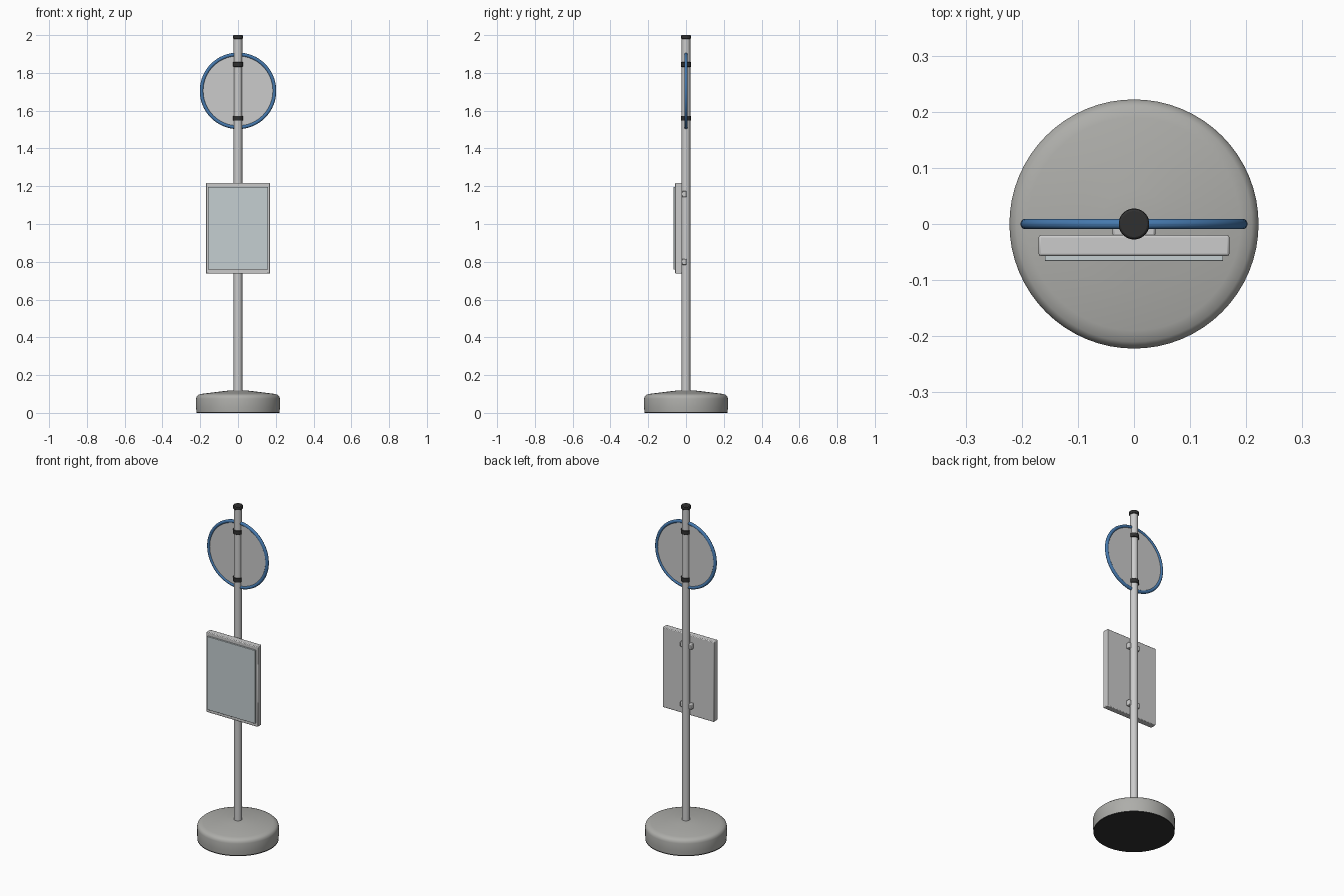
import bpy, math

if "Cube" in bpy.data.objects:
    bpy.data.objects.remove(bpy.data.objects["Cube"])


def finish(ob, name, colour=None, bevel=0, segs=2):
    ob.name = name
    if bevel:
        m = ob.modifiers.new("Bevel", "BEVEL")
        m.width, m.segments, m.limit_method = bevel, segs, "ANGLE"
    bpy.ops.object.shade_smooth_by_angle(angle=math.radians(35))
    if colour:
        mat = bpy.data.materials.new(name + "_colour")
        mat.diffuse_color = (*colour, 1)
        mat.use_nodes = True
        mat.node_tree.nodes["Principled BSDF"].inputs["Base Color"].default_value = mat.diffuse_color
        ob.data.materials.append(mat)
    return ob


def cyl(name, r, z0, z1, colour=None, bevel=0, verts=48):
    bpy.ops.mesh.primitive_cylinder_add(vertices=verts, radius=r, depth=z1 - z0,
                                        location=(0, 0, (z0 + z1) / 2))
    return finish(bpy.context.object, name, colour, bevel)


def box(name, lo, hi, colour=None, bevel=0):
    bpy.ops.mesh.primitive_cube_add(size=1, location=[(a + b) / 2 for a, b in zip(lo, hi)])
    ob = bpy.context.object
    ob.scale = [b - a for a, b in zip(lo, hi)]
    bpy.ops.object.transform_apply(location=False, rotation=False, scale=True)
    return finish(ob, name, colour, bevel)


def lathe(name, profile, colour=None, n=64):
    # profile starts and ends on the axis
    verts, rings = [], []
    for r, z in profile:
        count = 1 if r == 0 else n
        rings.append([len(verts) + i for i in range(count)])
        verts += [(r * math.cos(2 * math.pi * i / n), r * math.sin(2 * math.pi * i / n), z)
                  for i in range(count)]
    faces = []
    for a, b in zip(rings, rings[1:]):
        for i in range(n):
            j = (i + 1) % n
            f = [a[i % len(a)], a[j % len(a)], b[j % len(b)], b[i % len(b)]]
            faces.append(list(dict.fromkeys(f)))
    me = bpy.data.meshes.new(name)
    me.from_pydata(verts, [], faces)
    ob = bpy.data.objects.new(name, me)
    bpy.context.collection.objects.link(ob)
    bpy.ops.object.select_all(action="DESELECT")
    ob.select_set(True)
    bpy.context.view_layer.objects.active = ob
    return finish(ob, name, colour)


BLACK, BLUE = (0.03, 0.03, 0.03), (0.06, 0.19, 0.42)
SIGN_Z = 1.705

# Weighted base with a shallow domed top, on a rubber foot
lathe("base", [(0, 0.006), (0.22, 0.006), (0.222, 0.03), (0.222, 0.075), (0.219, 0.087),
               (0.21, 0.096), (0.19, 0.101), (0.12, 0.110), (0.06, 0.117),
               (0.03, 0.119), (0, 0.119)], (0.42, 0.42, 0.40))
cyl("rubber_foot", 0.22, 0, 0.008, BLACK, verts=64)

# Pole and end cap
cyl("pole", 0.0225, 0.09, 1.985)
cyl("pole_cap", 0.027, 1.98, 2.0, BLACK, 0.004)

# Round sign plate with coloured rim
bpy.ops.mesh.primitive_cylinder_add(vertices=64, radius=0.195, depth=0.008,
                                    location=(0, 0, SIGN_Z), rotation=(math.pi / 2, 0, 0))
finish(bpy.context.object, "sign_plate")
bpy.ops.mesh.primitive_torus_add(major_radius=0.193, minor_radius=0.0095, major_segments=64,
                                 minor_segments=14, location=(0, 0, SIGN_Z),
                                 rotation=(math.pi / 2, 0, 0))
finish(bpy.context.object, "sign_rim", BLUE)

# Clamps holding the sign
for name, z in (("upper", 1.845), ("lower", 1.56)):
    cyl(name + "_sign_clamp", 0.0275, z - 0.0125, z + 0.0125, BLACK, 0.002)

# Timetable case, glazing and its brackets
box("timetable_case", (-0.17, -0.057, 0.737), (0.17, -0.02, 1.217), None, 0.004)
box("timetable_glass", (-0.159, -0.066, 0.758), (0.159, -0.056, 1.196), (0.56, 0.62, 0.64), 0.001)
for name, z in (("upper", 1.158), ("lower", 0.8)):
    box(name + "_case_bracket", (-0.038, -0.022, z - 0.016), (0.038, 0.003, z + 0.016), None, 0.004)
